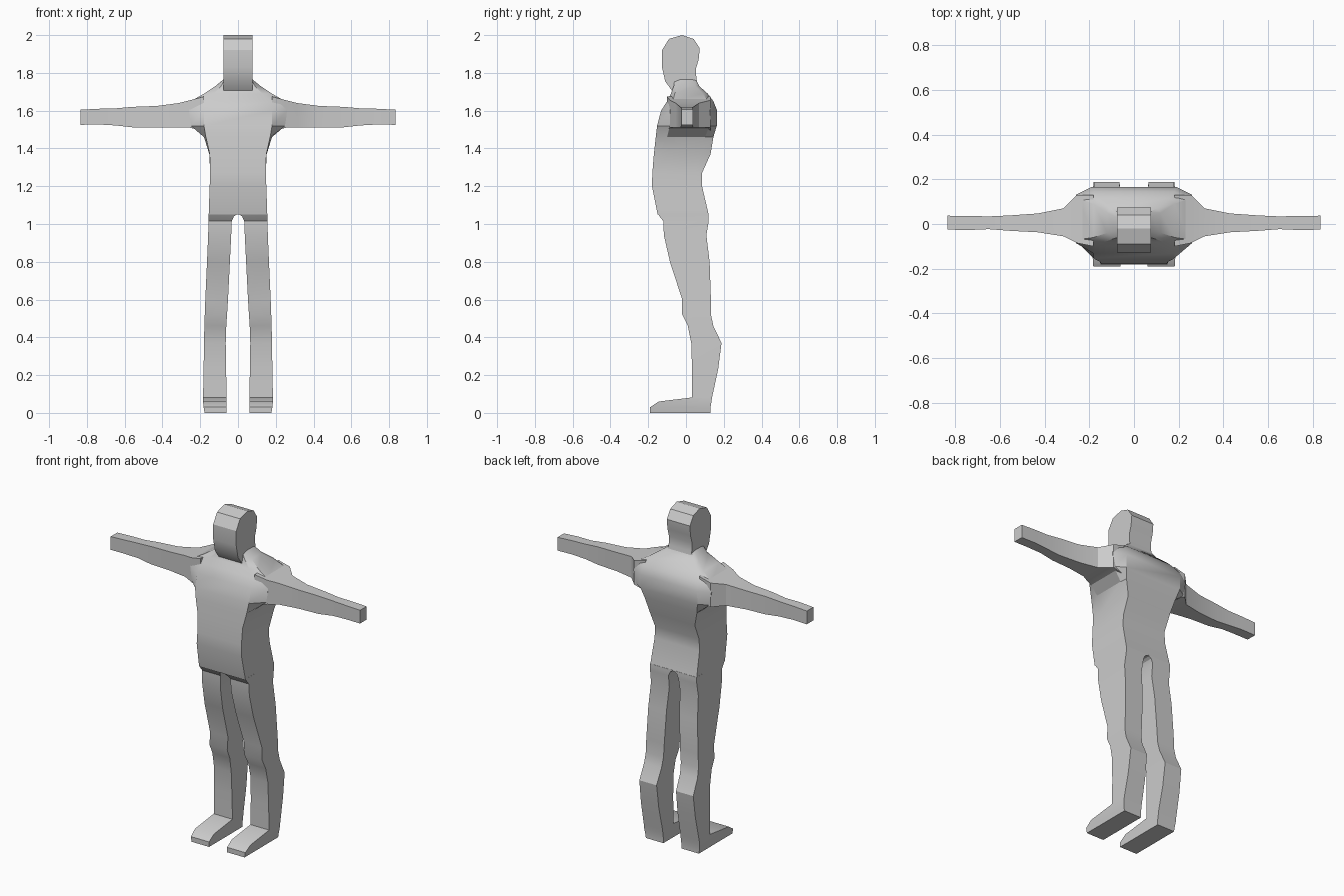
import bpy, bmesh


def loft(name, rings):
    """Skin a closed solid through a list of equal-length point rings."""
    bm = bmesh.new()
    loops = [[bm.verts.new(p) for p in ring] for ring in rings]
    n = len(loops[0])
    for a, b in zip(loops, loops[1:]):
        for i in range(n):
            j = (i + 1) % n
            bm.faces.new((a[i], a[j], b[j], b[i]))
    bm.faces.new(loops[0])
    bm.faces.new(loops[-1])
    bmesh.ops.recalc_face_normals(bm, faces=bm.faces)
    mesh = bpy.data.meshes.new(name)
    bm.to_mesh(mesh)
    bm.free()
    obj = bpy.data.objects.new(name, mesh)
    bpy.context.collection.objects.link(obj)
    bpy.ops.object.select_all(action='DESELECT')
    obj.select_set(True)
    bpy.context.view_layer.objects.active = obj
    bpy.ops.object.shade_smooth_by_angle(angle=0.5)
    return obj


# Head: side profile (y, z) extruded across x
head = [(-0.07, 1.70), (-0.11, 1.755), (-0.127, 1.83), (-0.127, 1.92),
        (-0.09, 1.98), (-0.02, 2.0), (0.04, 1.98), (0.073, 1.93),
        (0.067, 1.87), (0.052, 1.82), (0.055, 1.77), (0.07, 1.71)]
loft("head", [[(x, y, z) for y, z in head] for x in (-0.077, 0.077)])

# Torso: eight-sided rings: z, front / side / back half widths,
# front y, side front y, side back y, back y
torso = [
    (1.05, 0.155, 0.155, 0.155, -0.15, -0.07, 0.06, 0.12),
    (1.20, 0.15, 0.15, 0.15, -0.18, -0.07, 0.05, 0.085),
    (1.27, 0.147, 0.147, 0.147, -0.178, -0.07, 0.05, 0.085),
    (1.37, 0.15, 0.152, 0.15, -0.17, -0.09, 0.07, 0.13),
    (1.46, 0.17, 0.18, 0.175, -0.16, -0.10, 0.10, 0.145),
    (1.52, 0.18, 0.25, 0.19, -0.153, -0.085, 0.125, 0.163),
    (1.60, 0.18, 0.26, 0.19, -0.132, -0.085, 0.13, 0.165),
    (1.65, 0.17, 0.25, 0.18, -0.10, -0.07, 0.115, 0.145),
    (1.69, 0.13, 0.18, 0.15, -0.08, -0.06, 0.09, 0.115),
    (1.73, 0.09, 0.12, 0.10, -0.065, -0.04, 0.05, 0.07),
    (1.765, 0.07, 0.077, 0.07, -0.06, -0.03, 0.03, 0.052),
]
loft("torso", [[(-f, yf, z), (f, yf, z), (s, sf, z), (s, sb, z),
                (b, yb, z), (-b, yb, z), (-s, sb, z), (-s, sf, z)]
               for z, f, s, b, yf, sf, sb, yb in torso])

# Arm rings: x, bottom z, top z, front y, back y
arm = [
    (0.18, 1.49, 1.675, -0.10, 0.13), (0.255, 1.51, 1.655, -0.085, 0.13),
    (0.315, 1.512, 1.64, -0.055, 0.07), (0.43, 1.512, 1.625, -0.037, 0.047),
    (0.56, 1.512, 1.62, -0.03, 0.038), (0.65, 1.522, 1.612, -0.023, 0.034),
    (0.74, 1.527, 1.61, -0.027, 0.036), (0.833, 1.525, 1.605, -0.025, 0.037),
]

# Leg and foot rings: z, inner x, outer x, front y, back y
leg = [
    (0.0, 0.06, 0.177, -0.19, 0.13), (0.03, 0.06, 0.182, -0.19, 0.13),
    (0.06, 0.06, 0.185, -0.145, 0.135), (0.082, 0.06, 0.185, 0.033, 0.138),
    (0.23, 0.063, 0.182, 0.032, 0.17), (0.37, 0.065, 0.18, 0.028, 0.188),
    (0.46, 0.062, 0.178, 0.01, 0.145), (0.52, 0.058, 0.176, -0.02, 0.132),
    (0.60, 0.053, 0.173, -0.02, 0.132), (0.80, 0.043, 0.164, -0.085, 0.125),
    (0.94, 0.036, 0.158, -0.117, 0.108), (1.015, 0.033, 0.156, -0.12, 0.12),
    (1.04, 0.022, 0.155, -0.14, 0.12), (1.055, 0.0, 0.155, -0.15, 0.12),
]

for side, s in (("left", 1), ("right", -1)):
    loft(side + "_arm", [[(s * x, yf, lo), (s * x, yb, lo),
                          (s * x, yb, hi), (s * x, yf, hi)]
                         for x, lo, hi, yf, yb in arm])
    loft(side + "_leg", [[(s * xi, yf, z), (s * xo, yf, z),
                          (s * xo, yb, z), (s * xi, yb, z)]
                         for z, xi, xo, yf, yb in leg])
